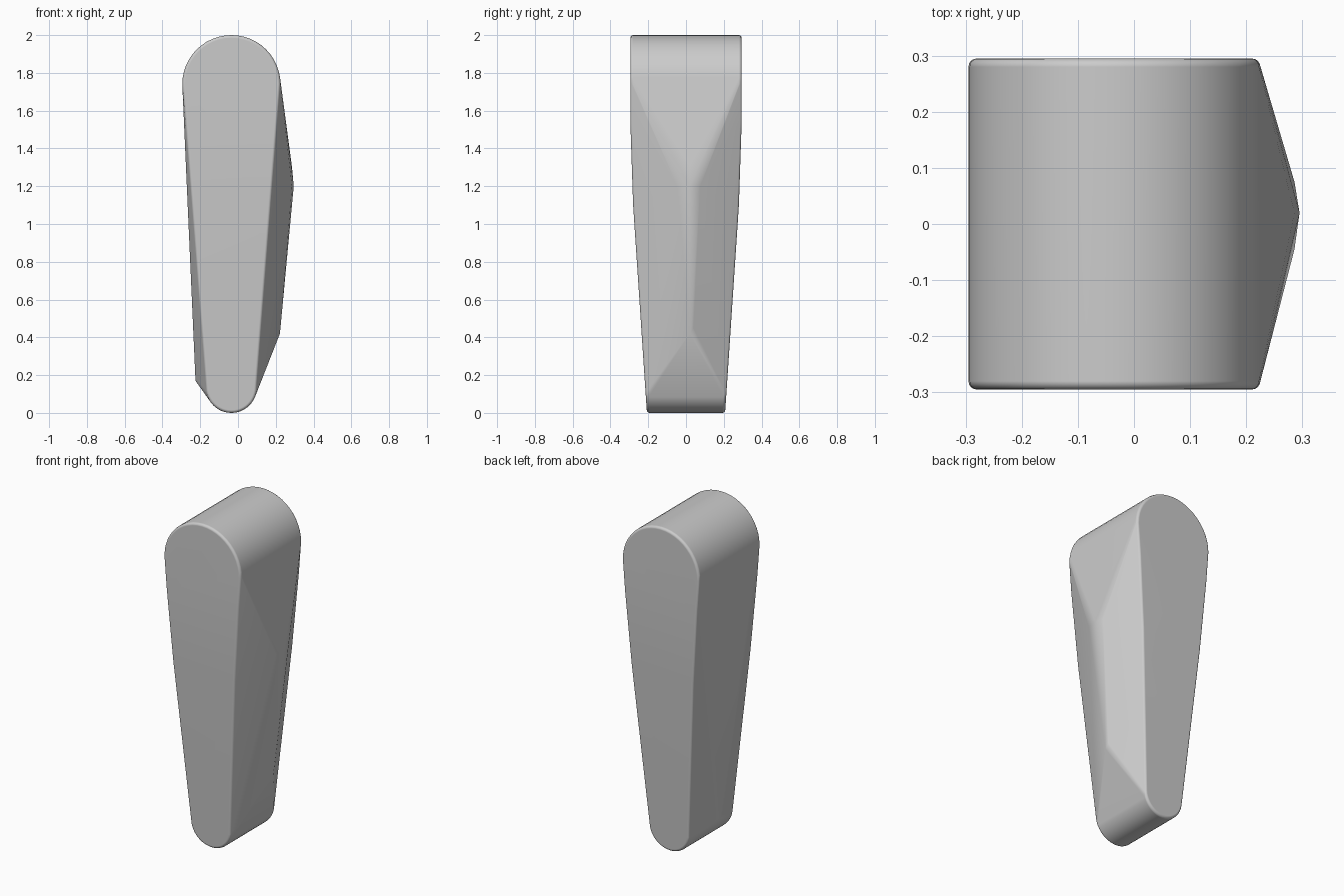
import bpy, bmesh
from math import sin, cos, pi, radians

cube = bpy.data.objects.get("Cube")
if cube:
    bpy.data.objects.remove(cube, do_unlink=True)

grey = bpy.data.materials.new("plain grey")
grey.use_nodes = True
colour = (0.6, 0.6, 0.6, 1)
grey.diffuse_color = colour
grey.node_tree.nodes["Principled BSDF"].inputs["Base Color"].default_value = colour

CX = -0.035
TOP_Z, TOP_R = 1.74, 0.26
LOW_Z, LOW_R = 0.135, 0.135
ROUND = 0.015


def half_depth(z):
    """Half thickness: constant near the top, tapering to the foot."""
    for z0, d0, z1, d1 in ((1.55, 0.295, 2, 0.295), (1.1, 0.28, 1.55, 0.295), (0, 0.207, 1.1, 0.28)):
        if z >= z0:
            return d0 + (d1 - d0) * (z - z0) / (z1 - z0)
    return 0.207


def outline(inset):
    """Tapered round-ended profile, shrunk by the inset."""
    pts = []
    for i in range(25):
        a = pi * i / 24
        for z, r, s in ((TOP_Z, TOP_R, 1), (LOW_Z, LOW_R, -1)):
            pts.append((CX + (r - inset) * cos(a), z + s * (r - inset) * sin(a)))
    for z in (1.55, 1.1):
        r = LOW_R + (TOP_R - LOW_R) * (z - LOW_Z) / (TOP_Z - LOW_Z) - inset
        pts += [(CX - r, z), (CX + r, z)]
    return pts


# Front and back faces with a rounded rim
points = []
for step in range(5):
    a = step * pi / 8
    for x, z in outline(ROUND * (1 - cos(a))):
        y = half_depth(z) - ROUND * (1 - sin(a))
        points += [(x, -y, z), (x, y, z)]

# Raised ridges along both sides
points += [(0.295, 0.02, 1.2), (0.286, 0.075, 1.2), (0.286, -0.045, 1.2),
           (0.286, 0.02, 1.3), (0.222, 0.02, 0.42), (0.217, 0.04, 0.45), (0.217, 0.0, 0.45),
           (-0.225, 0.0, 0.17), (-0.221, 0.03, 0.18), (-0.221, -0.03, 0.18)]

# Solid skin around the faces and ridges
bm = bmesh.new()
for p in points:
    bm.verts.new(p)
bmesh.ops.remove_doubles(bm, verts=bm.verts, dist=0.0002)
bmesh.ops.convex_hull(bm, input=bm.verts)
bmesh.ops.delete(bm, geom=[v for v in bm.verts if not v.link_faces], context="VERTS")
bmesh.ops.dissolve_limit(bm, angle_limit=radians(0.5), verts=bm.verts, edges=bm.edges)
bmesh.ops.recalc_face_normals(bm, faces=bm.faces)

mesh = bpy.data.meshes.new("tapered_handle")
bm.to_mesh(mesh)
bm.free()
mesh.materials.append(grey)
handle = bpy.data.objects.new("tapered_handle", mesh)
bpy.context.collection.objects.link(handle)

# Smooth shading that keeps the broad faces flat
bpy.context.view_layer.objects.active = handle
handle.select_set(True)
bpy.ops.object.shade_smooth_by_angle(angle=radians(40))
weighted = handle.modifiers.new("clean shading", "WEIGHTED_NORMAL")
weighted.keep_sharp = True
